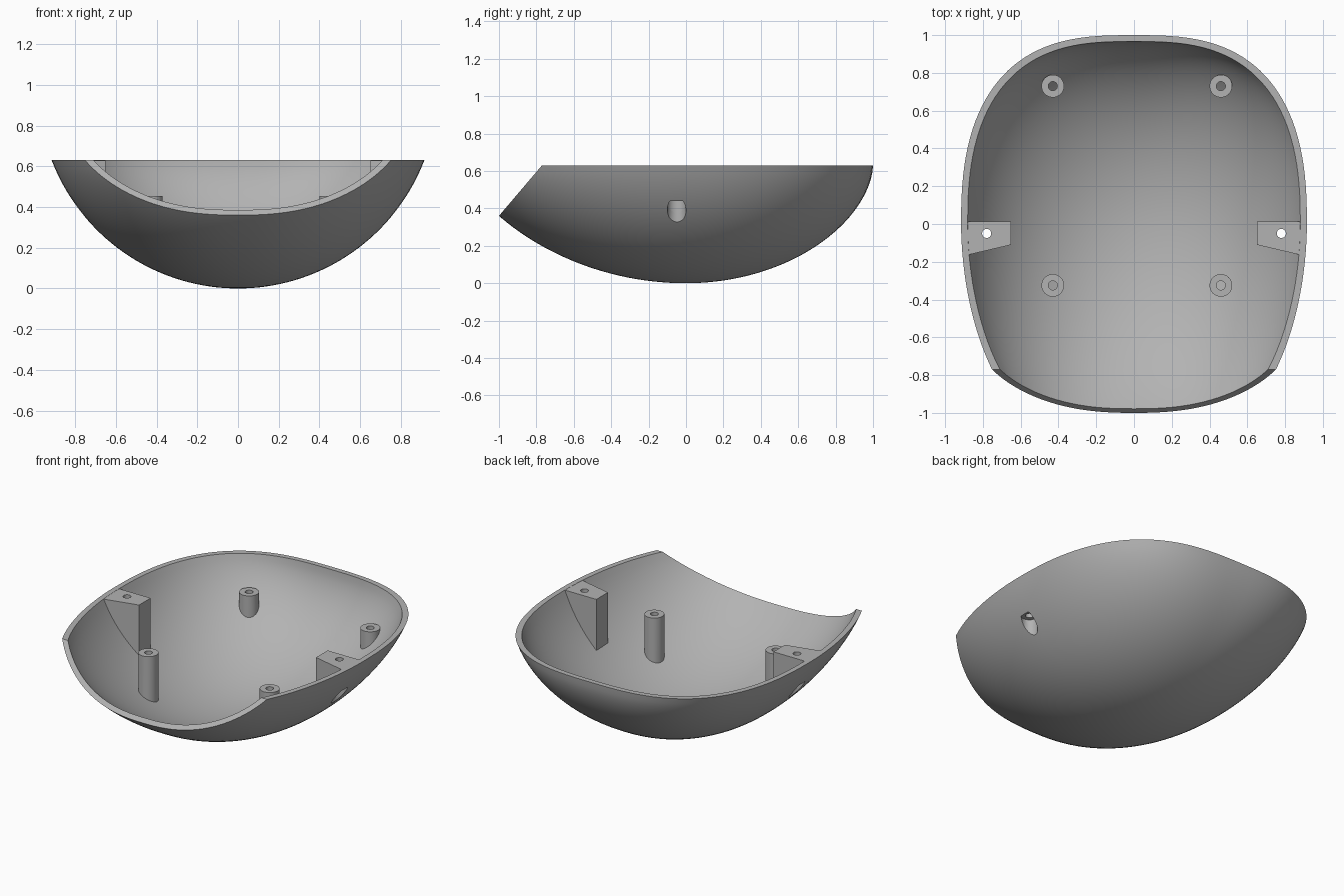
import bpy
import bmesh
from math import sin, cos, pi, sqrt, copysign
from mathutils import Matrix, Vector

RIM = 0.63
SEGMENTS, RINGS = 128, 32

if "Cube" in bpy.data.objects:
    bpy.data.objects.remove(bpy.data.objects["Cube"])

grey = bpy.data.materials.new("plain_grey")
grey.use_nodes = True
grey.diffuse_color = (0.45, 0.45, 0.45, 1)
grey.node_tree.nodes["Principled BSDF"].inputs["Base Color"].default_value = grey.diffuse_color


def make_object(name, bm):
    bmesh.ops.recalc_face_normals(bm, faces=bm.faces)
    mesh = bpy.data.meshes.new(name)
    bm.to_mesh(mesh)
    bm.free()
    mesh.materials.append(grey)
    obj = bpy.data.objects.new(name, mesh)
    bpy.context.collection.objects.link(obj)
    return obj


def signed_power(v, p):
    return copysign(abs(v) ** p, v) if abs(v) > 1e-9 else 0.0


def outline_point(angle, t):
    """Point of the horizontal outline at height fraction t."""
    z = RIM * t
    width = sqrt(z * (1.96 - z))
    back = sqrt(1 - (1 - t) ** 1.75)
    front = 1.2 * sqrt(1 - (1 - t) ** 1.4)
    x_power = 2 + 0.86 * t
    y_power = 2 + 0.5 * t if sin(angle) > 0 else 2 - 0.1 * t
    length = back if sin(angle) > 0 else front
    return Vector((width * signed_power(cos(angle), 2 / x_power),
                   length * signed_power(sin(angle), 2 / y_power), z))


def add_bowl(bm, sx, sy, sz):
    """Add a bowl surface scaled about the rim centre; return its top ring."""
    def place(p):
        return bm.verts.new((p.x * sx, p.y * sy, RIM + (p.z - RIM) * sz))
    pole = place(Vector((0, 0, 0)))
    previous = None
    for i in range(1, RINGS + 1):
        t = (i / RINGS) ** 2
        ring = [place(outline_point(2 * pi * k / SEGMENTS, t)) for k in range(SEGMENTS)]
        for k in range(SEGMENTS):
            n = (k + 1) % SEGMENTS
            if previous:
                bm.faces.new((previous[k], previous[n], ring[n], ring[k]))
            else:
                bm.faces.new((pole, ring[n], ring[k]))
        previous = ring
    return previous


def cylinder(name, x, y, radius, bottom, top, sides=32):
    bm = bmesh.new()
    bmesh.ops.create_cone(bm, cap_ends=True, segments=sides, radius1=radius, radius2=radius,
                          depth=top - bottom,
                          matrix=Matrix.Translation((x, y, (top + bottom) / 2)))
    return make_object(name, bm)


def apply_boolean(obj, cutter, operation):
    mod = obj.modifiers.new("cut", "BOOLEAN")
    mod.object, mod.operation, mod.solver = cutter, operation, "EXACT"
    bpy.context.view_layer.update()
    graph = bpy.context.evaluated_depsgraph_get()
    mesh = bpy.data.meshes.new_from_object(obj.evaluated_get(graph))
    obj.modifiers.clear()
    obj.data = mesh


def drill(obj, *hole):
    cutter = cylinder("drill", *hole)
    apply_boolean(obj, cutter, "DIFFERENCE")
    bpy.data.objects.remove(cutter)


# Shell: outer and inner bowls joined by a flat rim, cut off at a slant in front
bm = bmesh.new()
outer = add_bowl(bm, 1, 1, 1)
inner = add_bowl(bm, 0.962, 0.966, 0.945)
for k in range(SEGMENTS):
    n = (k + 1) % SEGMENTS
    bm.faces.new((outer[k], outer[n], inner[n], inner[k]))
cut = bmesh.ops.bisect_plane(bm, geom=bm.verts[:] + bm.edges[:] + bm.faces[:], dist=1e-6,
                             plane_co=(0, -0.77, RIM), plane_no=(0, -0.27, 0.23),
                             clear_outer=True)
cut_edges = [g for g in cut["geom_cut"] if isinstance(g, bmesh.types.BMEdge)]
bmesh.ops.contextual_create(bm, geom=cut_edges)
shell = make_object("shell", bm)
parts = [shell]

# Helper form inside the shell wall that trims the parts to the curved floor
bm = bmesh.new()
bm.faces.new(add_bowl(bm, 0.981, 0.983, 0.972))
fit_form = make_object("fit_form", bm)
fit_form.hide_render = True

# Four hollow screw posts
for side, x in (("right", -0.43), ("left", 0.46)):
    for end, y in (("back", 0.73), ("front", -0.325)):
        post = cylinder(f"{end}_{side}_post", x, y, 0.06, 0, 0.455)
        drill(post, x, y, 0.024, -0.1, 0.6)
        apply_boolean(post, fit_form, "INTERSECT")
        parts.append(post)

# Two side brackets with screw holes recessed from below
for side, s in (("right", -1), ("left", 1)):
    bm = bmesh.new()
    plan = [(0.65, 0.012), (0.95, 0.012), (0.95, -0.18), (0.65, -0.11)]
    base = bm.faces.new([bm.verts.new((s * x, y, 0)) for x, y in plan])
    top = bmesh.ops.extrude_face_region(bm, geom=[base])["geom"]
    bmesh.ops.translate(bm, vec=(0, 0, RIM - 0.001),
                        verts=[g for g in top if isinstance(g, bmesh.types.BMVert)])
    bracket = make_object(f"{side}_bracket", bm)
    apply_boolean(bracket, fit_form, "INTERSECT")
    for part in (shell, bracket):
        drill(part, s * 0.78, -0.05, 0.05, -0.1, 0.44)
        drill(part, s * 0.78, -0.05, 0.024, 0.3, 0.8)
    parts.append(bracket)

bpy.data.objects.remove(fit_form)

# Smooth curved walls, crisp edges
bpy.ops.object.select_all(action="DESELECT")
for part in parts:
    part.select_set(True)
bpy.context.view_layer.objects.active = shell
bpy.ops.object.shade_smooth_by_angle(angle=pi / 6)
